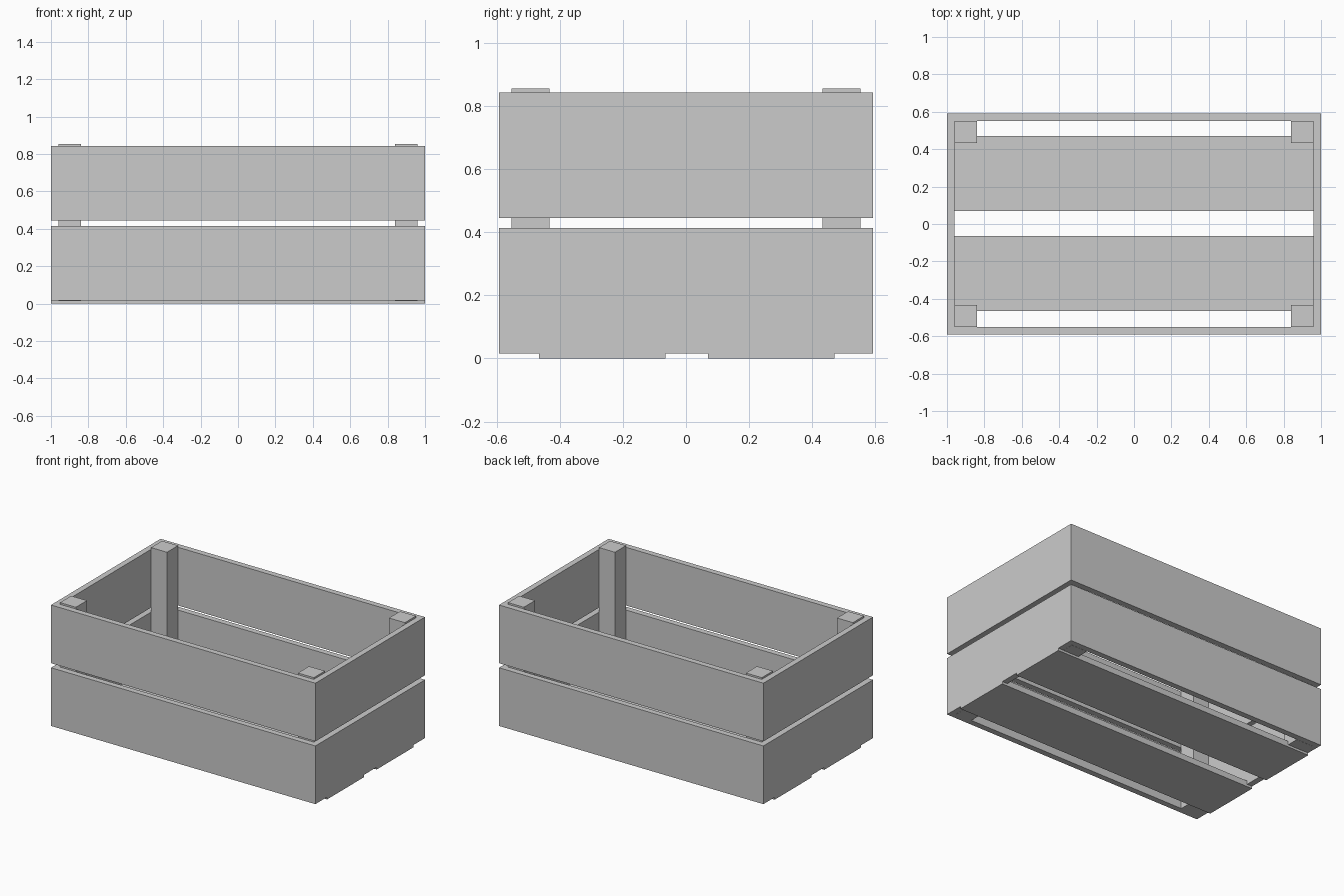
import bpy, bmesh

if "Cube" in bpy.data.objects:
    bpy.data.objects.remove(bpy.data.objects["Cube"])


def box(name, x, y, z):
    """Axis-aligned box from (min, max) ranges."""
    bm = bmesh.new()
    bmesh.ops.create_cube(bm, size=1)
    for v in bm.verts:
        for i, (lo, hi) in enumerate((x, y, z)):
            v.co[i] = hi if v.co[i] > 0 else lo
    me = bpy.data.meshes.new(name)
    bm.to_mesh(me)
    bm.free()
    ob = bpy.data.objects.new(name, me)
    bpy.context.collection.objects.link(ob)
    return ob


def span(a, b, s):
    """Range a..b, mirrored when s is -1."""
    return tuple(sorted((a * s, b * s)))


HX, HY, T, POST = 1.0, 0.592, 0.04, 0.12
IX, IY = HX - T, HY - T

# Two tiers of wall boards
for tier, lo, hi in (("lower", 0.016, 0.414), ("upper", 0.445, 0.843)):
    for side, s in (("front", -1), ("back", 1)):
        box(f"{side}_board_{tier}", (-HX, HX), span(IY, HY, s), (lo, hi))
    for side, s in (("left", -1), ("right", 1)):
        box(f"{side}_board_{tier}", span(IX, HX, s), (-IY, IY), (lo, hi))

# Corner posts
for fb, sy in (("front", -1), ("back", 1)):
    for lr, sx in (("left", -1), ("right", 1)):
        box(f"{fb}_{lr}_post", span(IX - POST, IX, sx),
            span(IY - POST, IY, sy), (0.015, 0.855))

# Floor slats
box("front_floor_slat", (-HX, HX), (-0.465, -0.065), (0, T))
box("back_floor_slat", (-HX, HX), (0.07, 0.47), (0, T))
